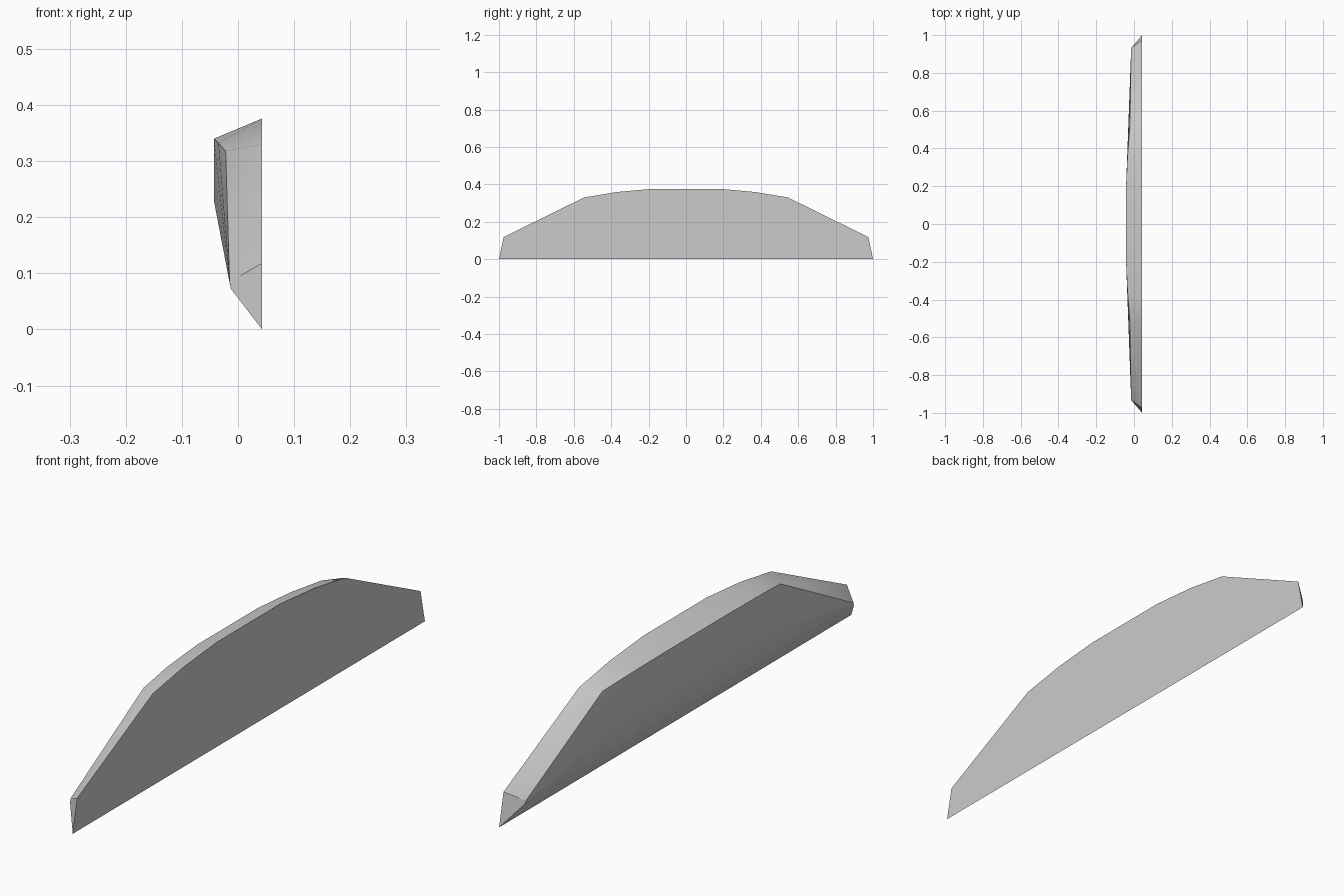
import bpy
import bmesh

# Remove the default cube
cube = bpy.data.objects.get("Cube")
if cube:
    bpy.data.objects.remove(cube, do_unlink=True)

# Plain grey material
grey = bpy.data.materials.new("plain_grey")
grey.use_nodes = True
colour = (0.6, 0.6, 0.6, 1.0)
grey.diffuse_color = colour
grey.node_tree.nodes["Principled BSDF"].inputs["Base Color"].default_value = colour

# Half outline of the flat side: y, z
FLAT_X = 0.043
flat_outline = [(1.0, 0.0), (0.975, 0.118), (0.545, 0.33), (0.37, 0.359), (0.18, 0.376)]

# Half outline of the bulged side: x, y, z
bulged_outline = [
    (-0.013, 0.935, 0.073), (-0.015, 0.93, 0.085), (-0.022, 0.505, 0.318),
    (-0.035, 0.35, 0.332), (-0.043, 0.17, 0.34), (-0.043, 0.17, 0.23),
]

# Arched panel: mirrored outlines joined into one bevelled shell
points = [(FLAT_X, y, z) for y, z in flat_outline] + bulged_outline
bm = bmesh.new()
for side in (1, -1):
    for x, y, z in points:
        bm.verts.new((x, y * side, z))
bmesh.ops.convex_hull(bm, input=bm.verts[:])
loose = [v for v in bm.verts if not v.link_faces]
bmesh.ops.delete(bm, geom=loose, context="VERTS")
bmesh.ops.dissolve_limit(bm, angle_limit=0.01, verts=bm.verts[:], edges=bm.edges[:])
bmesh.ops.recalc_face_normals(bm, faces=bm.faces[:])

mesh = bpy.data.meshes.new("arched_panel")
bm.to_mesh(mesh)
bm.free()
mesh.materials.append(grey)
panel = bpy.data.objects.new("arched_panel", mesh)
bpy.context.collection.objects.link(panel)

# Smooth the gentle bends, keep the rim sharp
bpy.ops.object.select_all(action="DESELECT")
panel.select_set(True)
bpy.context.view_layer.objects.active = panel
bpy.ops.object.shade_smooth_by_angle(angle=0.5)
